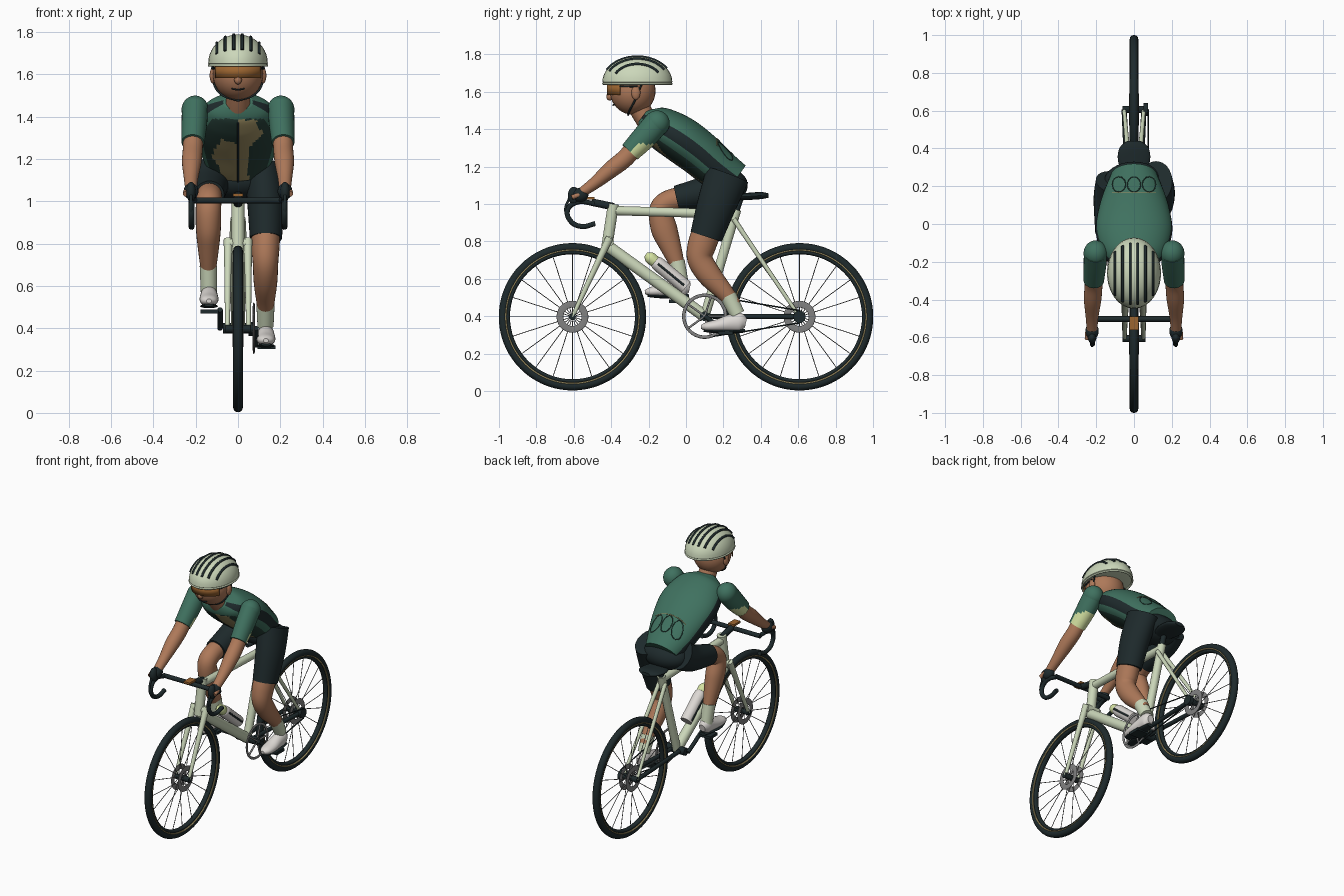
import bpy, bmesh
from math import sin, cos, pi, radians, sqrt
from mathutils import Vector

cube = bpy.data.objects.get("Cube")
if cube:
    bpy.data.objects.remove(cube, do_unlink=True)


def material(name, r, g, b):
    m = bpy.data.materials.new(name)
    m.use_nodes = True
    m.diffuse_color = (r, g, b, 1)
    m.node_tree.nodes["Principled BSDF"].inputs["Base Color"].default_value = (r, g, b, 1)
    return m


MINT = material("pale mint", .60, .68, .49)
BLACK = material("blackish", .013, .023, .025)
GREEN = material("jersey green", .05, .165, .115)
DEEP = material("deep green", .02, .05, .04)
SKIN = material("skin", .42, .19, .10)
CUFF = material("lime cream", .66, .76, .36)
WHITE = material("off white", .72, .69, .66)
TAN = material("tan", .36, .29, .13)
AMBER = material("amber", .33, .13, .03)
GREY = material("grey", .22, .22, .22)
made = []


def add_mesh(name, bm, mats):
    bmesh.ops.recalc_face_normals(bm, faces=bm.faces)
    me = bpy.data.meshes.new(name)
    bm.to_mesh(me)
    bm.free()
    for m in mats:
        me.materials.append(m)
    ob = bpy.data.objects.new(name, me)
    bpy.context.collection.objects.link(ob)
    made.append(ob)
    return ob


def spline(stations, sub):
    # Catmull-Rom interpolation of centre and radii
    P = [stations[0]] + list(stations) + [stations[-1]]
    out = []
    for k in range(1, len(P) - 2):
        for s in range(sub):
            t = s / sub
            out.append([.5 * (2 * b + (c - a) * t + (2 * a - 5 * b + 4 * c - d) * t * t
                              + (3 * b - a - 3 * c + d) * t ** 3)
                        for a, b, c, d in zip(*P[k - 1:k + 3])])
    return out + [list(stations[-1])]


def loft(name, stations, mats, rule=None, segs=24, sub=5):
    # stations: x, y, z, sideways radius, other radius
    S = spline(stations, sub)
    bm = bmesh.new()
    rings = []
    for i, s in enumerate(S):
        t = (Vector(S[min(i + 1, len(S) - 1)][:3]) - Vector(S[max(i - 1, 0)][:3])).normalized()
        u = (Vector((1, 0, 0)) - t * t.x).normalized()
        v = u.cross(t)
        rings.append([bm.verts.new(Vector(s[:3]) + u * s[3] * cos(a) + v * s[4] * sin(a))
                      for a in (2 * pi * j / segs for j in range(segs))])
    for i in range(len(rings) - 1):
        for j in range(segs):
            k = (j + 1) % segs
            f = bm.faces.new((rings[i][j], rings[i][k], rings[i + 1][k], rings[i + 1][j]))
            if rule:
                f.material_index = rule(2 * pi * (j + .5) / segs, f.calc_center_median())
    bm.faces.new(rings[0])
    bm.faces.new(rings[-1])
    return add_mesh(name, bm, mats)


def ball(name, c, r, mat, flat_below=False):
    bm = bmesh.new()
    bmesh.ops.create_uvsphere(bm, u_segments=32, v_segments=20, radius=1)
    for v in bm.verts:
        if flat_below and v.co.z < 0:
            v.co.z *= .08
        v.co = Vector(a * b for a, b in zip(v.co, r)) + Vector(c)
    return add_mesh(name, bm, [mat])


def box(name, c, size, mat):
    bm = bmesh.new()
    bmesh.ops.create_cube(bm, size=1)
    for v in bm.verts:
        v.co = Vector(a * b for a, b in zip(v.co, size)) + Vector(c)
    return add_mesh(name, bm, [mat])


def tube(name, pts, r, mat, r_end=None, smooth=False, closed=False):
    cu = bpy.data.curves.new(name, 'CURVE')
    cu.dimensions = '3D'
    cu.bevel_depth, cu.bevel_resolution, cu.use_fill_caps = r, 3, True
    cu.resolution_u = 8
    sp = cu.splines.new('BEZIER' if smooth else 'POLY')
    knots = sp.bezier_points if smooth else sp.points
    knots.add(len(pts) - 1)
    for i, (k, p) in enumerate(zip(knots, pts)):
        if smooth:
            k.co = p
            k.handle_left_type = k.handle_right_type = 'AUTO'
        else:
            k.co = (*p, 1)
        k.radius = 1 + ((r_end or r) / r - 1) * i / (len(pts) - 1)
    sp.use_cyclic_u = closed
    cu.materials.append(mat)
    ob = bpy.data.objects.new(name, cu)
    bpy.context.collection.objects.link(ob)
    return ob


def ring(name, c, major, minor, mat, squash=1):
    bpy.ops.mesh.primitive_torus_add(location=c, rotation=(0, pi / 2, 0), major_radius=major,
                                     minor_radius=minor, major_segments=72, minor_segments=12)
    ob = bpy.context.object
    ob.name = name
    ob.scale.z = squash
    ob.data.materials.append(mat)
    made.append(ob)


AXLE, WY = .397, .607

# Wheels
for end, y in (("front", -WY), ("rear", WY)):
    ring(end + "_tyre", (0, y, AXLE), .371, .023, BLACK)
    ring(end + "_rim", (0, y, AXLE), .345, .011, BLACK, 1.5)
    tube(end + "_hub", [(-.06, y, AXLE), (.06, y, AXLE)], .019, BLACK)
    for s in (-1, 1):
        ring(end + "_tyre_stripe", (s * .0165, y, AXLE), .357, .005, TAN)
        ring(end + "_disc", (s * .025, y, AXLE), .067, .018, GREY, .12)
    for k in range(20):
        a = 2 * pi * k / 20
        tube(end + "_spoke", [(.02 * (-1) ** k, y + .02 * cos(a), AXLE + .02 * sin(a)),
                              (0, y + .34 * cos(a), AXLE + .34 * sin(a))], .0022, GREY)

# Frame
BB = (0, .10, .40)
tube("head_tube", [(0, -.388, 1.0), (0, -.425, .76)], .031, MINT)
tube("top_tube", [(0, -.39, .965), (0, .26, .945)], .026, MINT)
tube("down_tube", [(0, -.42, .775), BB], .034, MINT)
tube("seat_tube", [BB, (0, .27, .97)], .027, MINT)
tube("seat_post", [(0, .26, .94), (0, .295, 1.04)], .018, BLACK)
tube("bottom_bracket", [(-.07, *BB[1:]), (.08, *BB[1:])], .026, BLACK)
tube("fork_crown", [(-.045, -.412, .80), (.045, -.412, .80)], .027, MINT)
for s in (-1, 1):
    tube("fork_leg", [(s * .046, -.408, .82), (s * .048, -.48, .67), (s * .05, -WY, AXLE)],
         .022, MINT, .011, smooth=True)
    tube("seat_stay", [(s * .022, .255, .92), (s * .052, WY, AXLE)], .014, MINT, .010)
    tube("chain_stay", [(s * .03, *BB[1:]), (s * .052, WY, AXLE)], .014, BLACK)

# Drivetrain
ring("chainring", (.075, *BB[1:]), .112, .009, GREY, .5)
for k in range(5):
    a = 2 * pi * k / 5
    tube("chainring_arm", [(.075, *BB[1:]), (.075, .1 + .11 * cos(a), .4 + .11 * sin(a))], .006, GREY)
tube("cassette", [(.05, WY, AXLE), (.075, WY, AXLE)], .034, BLACK)
for s in (-1, 1):
    tube("chain_run", [(.075, .11, .4 + s * .113), (.075, WY, AXLE + s * .033)], .004, BLACK)
for s, y, z in ((1, .21, .318), (-1, -.05, .488)):
    tube("crank", [(s * .085, *BB[1:]), (s * .085, y, z)], .013, BLACK)
    box("pedal", (s * .135, y, z - .008), (.085, .08, .018), BLACK)

# Saddle
loft("saddle", [(0, .10, 1.035, .015, .010), (0, .2, 1.035, .028, .016), (0, .32, 1.04, .082, .019),
                (0, .40, 1.045, .078, .019), (0, .44, 1.045, .035, .012)], [BLACK])

# Cockpit
tube("stem", [(0, -.385, .985), (0, -.505, 1.01)], .021, BLACK)
tube("handlebar", [(-.215, -.503, 1.005), (.215, -.503, 1.005)], .015, BLACK)
box("bike_computer", (0, -.525, 1.03), (.045, .07, .014), AMBER)
for s in (-1, 1):
    tube("handlebar_drop", [(s * .205, -.503, 1.005), (s * .22, -.58, 1.01), (s * .22, -.632, .97),
                            (s * .22, -.618, .91), (s * .22, -.56, .88), (s * .22, -.485, .895)],
         .014, BLACK, smooth=True)
    ball("brake_hood", (s * .222, -.60, 1.045), (.023, .032, .047), BLACK)
    tube("brake_lever", [(s * .222, -.62, 1.04), (s * .222, -.645, .97), (s * .222, -.63, .92)],
         .007, BLACK, smooth=True)
    ball("glove", (s * .222, -.567, 1.048), (.035, .045, .038), BLACK)
    tube("finger", [(s * .245, -.57, 1.05), (s * .248, -.61, 1.035)], .013, SKIN)

# Bottle
loft("bottle", [(0, .0, .555, .038, .038), (0, -.09, .63, .038, .038), (0, -.15, .68, .038, .038),
                (0, -.17, .697, .026, .026)], [WHITE], segs=20)
loft("bottle_cap", [(0, -.165, .692, .031, .031), (0, -.195, .715, .031, .031),
                    (0, -.215, .73, .013, .013)], [CUFF], segs=20)
for s in (-1, 1):
    tube("bottle_stripe", [(s * .037, -.01, .565), (s * .037, -.15, .68)], .006, BLACK)


# Jersey torso: distance along the spine, height off it, half width, half depth
def spine(t, n):
    return (0, .81 * t + .59 * n, -.59 * t + .81 * n)


CORE = [(-1.05, 1.05, .07, .045), (-1.0, 1.05, .14, .085), (-.93, 1.06, .18, .11),
        (-.82, 1.07, .203, .122), (-.70, 1.07, .19, .12), (-.57, 1.06, .16, .112),
        (-.45, 1.06, .12, .10)]


def jersey_rule(a, c):
    if abs(sin(a)) < .27:
        return 1
    if sin(a) < -.55 and c.z < 1.39:
        edge = .02 * sin(c.z * 40)
        upper = 0 < c.x < .11 + edge and 1.20 + c.x < c.z < 1.385
        lower = -.10 + edge < c.x < 0 and 1.04 < c.z < 1.27 - c.x * .3
        middle = 0 < c.x < .05 and c.z < 1.26 and c.z > 1.10
        return 3 if upper or lower or middle else 2
    return 0


torso = loft("jersey", [(*spine(t, n), w, d) for t, n, w, d in CORE],
             [GREEN, BLACK, DEEP, TAN], jersey_rule, 72, 8)
tube("zip", [spine(t, n - d - .001) for t, n, w, d in CORE[1:]], .004, BLACK, smooth=True)

# Back pockets laid on the jersey
bpy.context.view_layer.update()


def on_back(x, y):
    return torso.ray_cast(Vector((x, y, 2)), Vector((0, 0, -1)))[1]


for px in (-.08, 0, .08):
    tube("pocket_outline", [on_back(px + .035 * cos(a), .21 + .04 * sin(a))
                            for a in (2 * pi * k / 24 for k in range(24))], .003, DEEP, closed=True)
tube("pocket_seam", [on_back(-.115 + .023 * k, .165) for k in range(11)], .0025, TAN)

# Arms
for s in (-1, 1):
    ball("shoulder", (s * .203, -.155, 1.432), (.064, .068, .068), GREEN)
    loft("sleeve", [(s * .203, -.15, 1.44, .062, .068), (s * .207, -.22, 1.36, .060, .066),
                    (s * .213, -.30, 1.277, .054, .056)], [GREEN, CUFF],
         lambda a, c: int(c.z - c.y * .8 < 1.525 and c.z < 1.32), 28, 8)
    loft("forearm", [(s * .212, -.27, 1.31, .047, .047), (s * .214, -.325, 1.245, .047, .048),
                     (s * .219, -.40, 1.185, .046, .045), (s * .222, -.49, 1.11, .034, .033),
                     (s * .222, -.56, 1.06, .028, .026)], [SKIN])

# Pelvis and legs
ball("pelvis", (0, .22, 1.10), (.16, .11, .09), BLACK)
loft("left_short", [(.115, .222, 1.155, .088, .118), (.13, .165, 1.0, .087, .105),
                    (.132, .108, .825, .076, .087)], [BLACK], segs=32)
loft("right_short", [(-.115, .222, 1.13, .088, .10), (-.13, .13, 1.075, .084, .085),
                     (-.135, -.05, 1.03, .070, .068)], [BLACK], segs=32)
loft("left_leg", [(.132, .115, .86, .068, .078), (.13, .085, .78, .066, .076),
                  (.13, .075, .705, .060, .068), (.13, .125, .62, .056, .064),
                  (.13, .205, .53, .044, .048), (.13, .262, .46, .034, .036)], [SKIN])
loft("right_leg", [(-.135, -.02, 1.035, .060, .060), (-.137, -.10, 1.01, .060, .060),
                   (-.14, -.137, .965, .060, .060), (-.14, -.118, .87, .059, .070),
                   (-.14, -.085, .78, .050, .058), (-.14, -.04, .66, .034, .036)], [SKIN])
loft("left_sock", [(.13, .225, .51, .043, .045), (.13, .275, .41, .038, .040)], [MINT])
loft("right_sock", [(-.14, -.05, .695, .041, .043), (-.138, -.025, .57, .038, .040)], [MINT])
for side, x, heel, sole in (("left", .132, .32, .318), ("right", -.137, .02, .505)):
    loft(side + "_shoe", [(x, heel, sole + .045, .022, .025), (x, heel - .03, sole + .05, .038, .05),
                          (x, heel - .08, sole + .045, .041, .047), (x, heel - .15, sole + .032, .045, .034),
                          (x, heel - .21, sole + .026, .037, .024), (x, heel - .24, sole + .024, .012, .010)],
         [WHITE])
    loft(side + "_sole", [(x, heel - .005, sole + .004, .025, .010), (x, heel - .14, sole, .042, .010),
                          (x, heel - .225, sole + .006, .022, .008)], [BLACK])

# Neck and head
loft("neck", [(0, -.17, 1.40, .068, .062), (0, -.225, 1.47, .058, .056), (0, -.27, 1.56, .058, .062)], [SKIN])
ball("head", (0, -.285, 1.605), (.12, .122, .127), SKIN)
ball("nose", (0, -.408, 1.575), (.018, .018, .022), SKIN)
tube("mouth", [(-.03, -.384, 1.532), (0, -.39, 1.528), (.03, -.384, 1.532)], .004, BLACK, smooth=True)

# Glasses: a wrapped lens with arms
lens = bmesh.new()
cols = [[lens.verts.new((.125 * sin(a), -.285 - .138 * cos(a), z)) for z in (1.583, 1.645)]
        for a in (radians(-60 + 6 * k) for k in range(21))]
for p, q in zip(cols, cols[1:]):
    lens.faces.new((p[0], q[0], q[1], p[1]))
visor = add_mesh("glasses_lens", lens, [AMBER])
visor.modifiers.new("thickness", 'SOLIDIFY').thickness = .006

for s in (-1, 1):
    ball("ear", (s * .118, -.268, 1.595), (.016, .024, .038), SKIN)
    tube("glasses_arm", [(s * .108, -.354, 1.63), (s * .124, -.26, 1.628)], .005, BLACK)
    tube("helmet_strap", [(s * .122, -.235, 1.645), (s * .112, -.275, 1.55), (s * .075, -.30, 1.503),
                          (0, -.31, 1.476)], .005, BLACK, smooth=True)

# Helmet with dark vents
ball("helmet", (0, -.26, 1.652), (.141, .187, .137), MINT, flat_below=True)
ring_pts = [(.137 * cos(a), -.26 + .182 * sin(a), 1.643) for a in (2 * pi * k / 40 for k in range(40))]
tube("helmet_rim", ring_pts, .006, MINT, closed=True)
for x in (-.10, -.06, -.02, .02, .06, .10):
    k = sqrt(1 - (x / .141) ** 2)
    tube("helmet_vent", [(x, -.26 + .187 * k * sin(a), 1.652 + .137 * k * cos(a))
                         for a in (radians(-62 + 8 * j) for j in range(16))], .0075, BLACK)

# Smooth shading with sharp edges kept
bpy.ops.object.select_all(action='DESELECT')
for ob in made:
    ob.select_set(True)
bpy.context.view_layer.objects.active = made[0]
bpy.ops.object.shade_smooth_by_angle(angle=radians(40))
